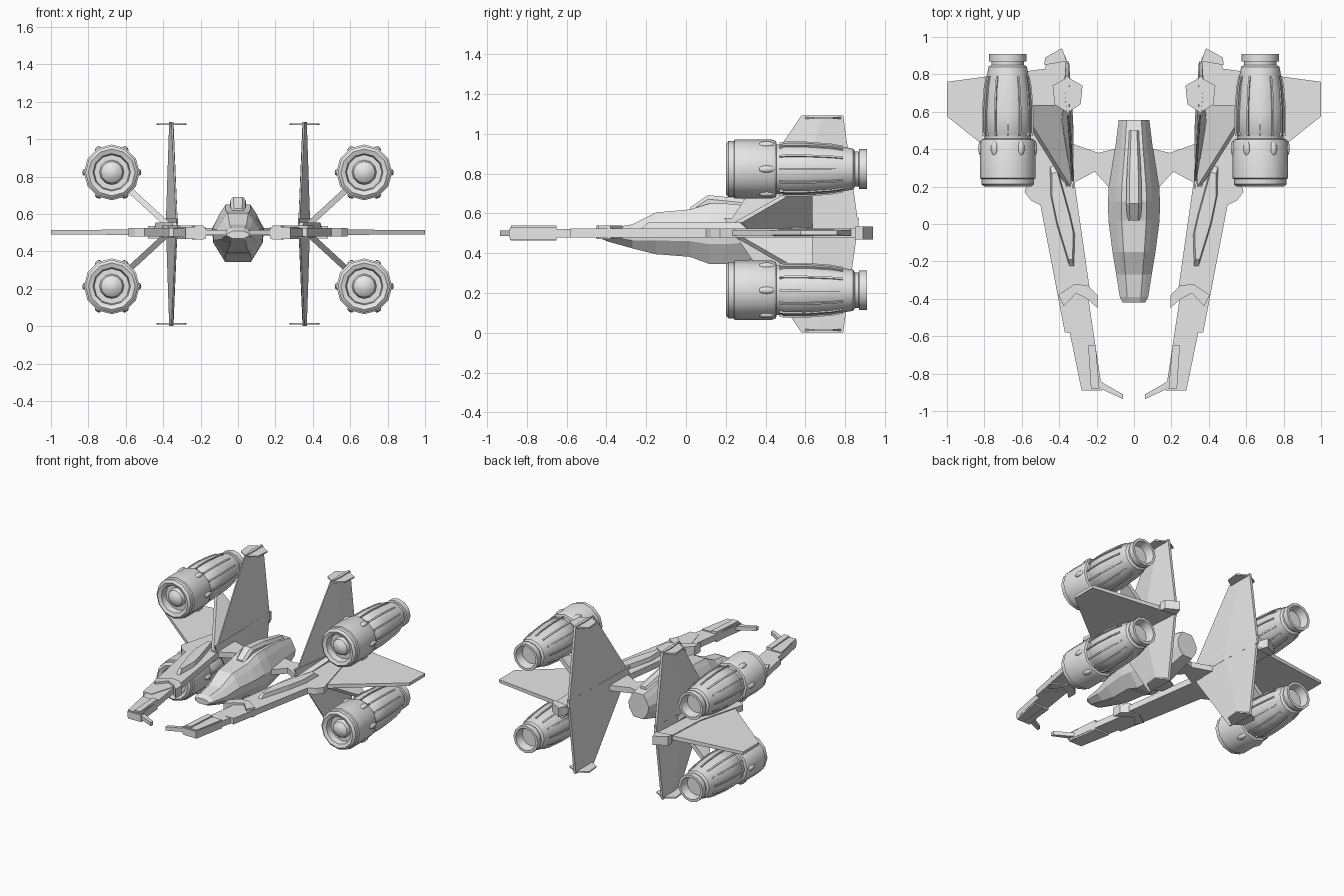
import bpy, bmesh, math
from mathutils import Matrix, Vector

cube = bpy.data.objects.get("Cube")
if cube:
    bpy.data.objects.remove(cube, do_unlink=True)

hull = bpy.data.materials.new("hull_grey")
hull.use_nodes = True
hull.diffuse_color = (0.8, 0.8, 0.8, 1)
hull.node_tree.nodes["Principled BSDF"].inputs["Base Color"].default_value = (0.8, 0.8, 0.8, 1)


def finish(name, bm, mid=0.0, mirror="", smooth=False):
    """Make an object at height mid, mirrored in the given axes."""
    bmesh.ops.recalc_face_normals(bm, faces=bm.faces)
    mesh = bpy.data.meshes.new(name)
    bm.to_mesh(mesh)
    bm.free()
    mesh.materials.append(hull)
    obj = bpy.data.objects.new(name, mesh)
    bpy.context.collection.objects.link(obj)
    obj.location.z = mid
    if smooth:
        bpy.ops.object.select_all(action="DESELECT")
        obj.select_set(True)
        bpy.context.view_layer.objects.active = obj
        bpy.ops.object.shade_smooth_by_angle(angle=math.radians(35))
    if mirror:
        mod = obj.modifiers.new("mirror", "MIRROR")
        mod.use_axis = ("x" in mirror, False, "z" in mirror)
        mod.use_mirror_merge = False
    return obj


def skin(bm, rings):
    """Bridge closed rings of points and cap both ends."""
    rows = [[bm.verts.new(p) for p in ring] for ring in rings]
    n = len(rows[0])
    for a, b in zip(rows, rows[1:]):
        for i in range(n):
            j = (i + 1) % n
            bm.faces.new((a[i], a[j], b[j], b[i]))
    bm.faces.new(rows[0])
    bm.faces.new(rows[-1])


def loft(name, rings, mid=0.0, mirror=""):
    bm = bmesh.new()
    skin(bm, rings)
    return finish(name, bm, mid, mirror)


def slab(name, outline, z0, z1, mid=0.0, mirror="x", inset=1.0):
    """Extruded plan outline; inset shrinks the top for a chamfered look."""
    cx = sum(p[0] for p in outline) / len(outline)
    cy = sum(p[1] for p in outline) / len(outline)
    top = [(cx + (x - cx) * inset, cy + (y - cy) * inset, z1) for x, y in outline]
    return loft(name, [[(x, y, z0) for x, y in outline], top], mid, mirror)


# Fuselage: faceted pod, each station is y, half width, top, bottom
def station(y, w, top, bottom):
    h = top - bottom
    half = [(0.48, top), (0.7, top - 0.15 * h), (1, bottom + 0.58 * h),
            (0.95, bottom + 0.33 * h), (0.5, bottom)]
    return ([(w * k, y, z) for k, z in half]
            + [(-w * k, y, z) for k, z in reversed(half)])


loft("fuselage", [station(*s) for s in (
    (-0.42, 0.06, 0.51, 0.47), (-0.39, 0.076, 0.525, 0.458),
    (-0.27, 0.095, 0.545, 0.425), (-0.15, 0.115, 0.605, 0.395),
    (0.02, 0.137, 0.62, 0.382), (0.12, 0.139, 0.65, 0.345),
    (0.2, 0.135, 0.65, 0.345), (0.41, 0.1, 0.63, 0.38),
    (0.555, 0.082, 0.6, 0.42))])

# Raised spine behind the cockpit
loft("spine", [[(-w, y, 0.58), (-w, y, z - 0.02), (-w * 0.6, y, z),
                (w * 0.6, y, z), (w, y, z - 0.02), (w, y, 0.58)]
               for y, w, z in ((0.02, 0.036, 0.63), (0.11, 0.042, 0.692),
                               (0.28, 0.038, 0.675), (0.5, 0.026, 0.63))])

# Arms joining the pod to the booms
slab("cross_arm", [(0.07, 0.41), (0.19, 0.38), (0.36, 0.44), (0.36, 0.2),
                   (0.21, 0.28), (0.11, 0.17)], 0.485, 0.525)

# Booms
slab("boom", [(0.36, 0.88), (0.385, 0.93), (0.47, 0.88), (0.49, 0.53),
              (0.585, 0.17), (0.55, 0.125), (0.5, 0.1), (0.37, -0.58),
              (0.3, -0.58), (0.235, -0.36), (0.315, 0.2), (0.34, 0.5)],
     0.48, 0.525)
slab("boom_nose", [(0.36, -0.5), (0.28, -0.89), (0.17, -0.89), (0.25, -0.36)],
     0.478, 0.522)
slab("boom_tip_plate", [(0.325, -0.65), (0.28, -0.885), (0.173, -0.885),
                        (0.21, -0.65)], 0.467, 0.53)
slab("gun_housing", [(0.245, -0.65), (0.23, -0.88), (0.185, -0.88), (0.205, -0.65)],
     0.465, 0.54)
slab("claw", [(0.2, -0.82), (0.165, -0.85), (0.06, -0.91), (0.06, -0.935),
              (0.17, -0.885), (0.21, -0.885)], 0.487, 0.515)
slab("chevron_band", [(0.405, -0.38), (0.315, -0.32), (0.245, -0.33),
                      (0.195, -0.38), (0.195, -0.45), (0.25, -0.4),
                      (0.31, -0.37), (0.375, -0.44)], 0.472, 0.54)
slab("boom_blister", [(0.45, 0.31), (0.415, 0.32), (0.34, 0.05), (0.315, -0.06),
                      (0.32, -0.23), (0.345, -0.23), (0.415, 0), (0.448, 0.16)],
     0.52, 0.555, inset=0.85)
slab("tail_block", [(0.36, 0.87), (0.385, 0.94), (0.475, 0.89), (0.48, 0.85)],
     0.47, 0.535)

# Horizontal wings, thinning outward
loft("wing", [[(x, front, 0.503 - t), (x, back, 0.503 - t),
               (x, back, 0.503 + t), (x, front, 0.503 + t)]
              for x, front, back, t in ((0.4, 0.1, 0.84, 0.016),
                                        (1.0, 0.575, 0.76, 0.011))], mirror="x")

# Vertical fins above and below, with crosswise tip plates
def fin_ring(z, front, thick, back, x_front, x_in, x_out):
    rear = (x_in + x_out) / 2
    return [(x_front - 0.004, front, z), (x_in, thick, z), (rear - 0.009, back, z),
            (rear + 0.009, back, z), (x_out, thick, z), (x_front + 0.004, front, z)]


loft("fin", [fin_ring(-0.03, 0.19, 0.55, 0.87, 0.325, 0.325, 0.387),
             fin_ring(0.545, 0.58, 0.68, 0.79, 0.352, 0.345, 0.368)],
     mid=0.547, mirror="xz")
slab("fin_tip_plate", [(0.355, 0.595), (0.285, 0.64), (0.275, 0.74), (0.355, 0.785),
                       (0.435, 0.74), (0.425, 0.64)], 0.528, 0.538,
     mid=0.547, mirror="xz")

# Swept struts carrying the engines
mid = 0.5185
loft("engine_strut", [[(x - 0.011, front, z + 0.011), (x + 0.011, front, z - 0.011),
                       (x + 0.011, 0.635, z - 0.011), (x - 0.011, 0.635, z + 0.011)]
                      for x, z, front in ((0.35, 0.0, 0.2), (0.6, 0.23, 0.6))],
     mid, "xz")

# Engines: turned body with intake dome and open nozzle, as radius and y
profile = [(0, 0.203), (0.035, 0.21), (0.058, 0.228), (0.066, 0.255), (0.094, 0.255),
           (0.1, 0.21), (0.125, 0.2), (0.141, 0.213), (0.141, 0.24), (0.149, 0.245),
           (0.149, 0.43), (0.141, 0.452), (0.124, 0.456), (0.124, 0.48),
           (0.131, 0.49), (0.132, 0.6), (0.122, 0.73), (0.103, 0.84), (0.088, 0.85),
           (0.088, 0.868), (0.1, 0.87), (0.1, 0.91), (0.082, 0.91), (0.07, 0.85),
           (0, 0.85)]
centre = Vector((0.675, 0, 0.823 - mid))
bm = bmesh.new()
verts = [bm.verts.new((r, y, 0)) for r, y in profile]
edges = [bm.edges.new(pair) for pair in zip(verts, verts[1:])]
bmesh.ops.spin(bm, geom=verts + edges, cent=(0, 0, 0), axis=(0, 1, 0),
               angle=math.tau, steps=12)
bmesh.ops.remove_doubles(bm, verts=bm.verts, dist=0.0005)
bmesh.ops.translate(bm, verts=bm.verts, vec=centre)
finish("engine", bm, mid, "xz", smooth=True)

# Raised cooling ribs along the engine
bm = bmesh.new()
for k in range(12):
    spin = Matrix.Rotation(math.tau * k / 12, 3, "Y")
    skin(bm, [[centre + spin @ Vector((r + dr, y, dz)) for dr, dz in
               ((-0.02, -0.005), (0, -0.005), (0, 0.005), (-0.02, 0.005))]
              for r, y in ((0.134, 0.47), (0.138, 0.5), (0.138, 0.6),
                           (0.128, 0.73), (0.117, 0.79))])
finish("engine_ribs", bm, mid, "xz")

# Teardrop bumps around the cowl
bm = bmesh.new()
for k in range(6):
    turn = Matrix.Rotation(math.tau * k / 6, 4, "Y")
    place = (Matrix.Translation(centre) @ turn @ Matrix.Translation((0.145, 0.405, 0))
             @ Matrix.Diagonal((0.013, 0.042, 0.018, 1)))
    bmesh.ops.create_uvsphere(bm, u_segments=8, v_segments=6, radius=1, matrix=place)
finish("cowl_bumps", bm, mid, "xz", smooth=True)
